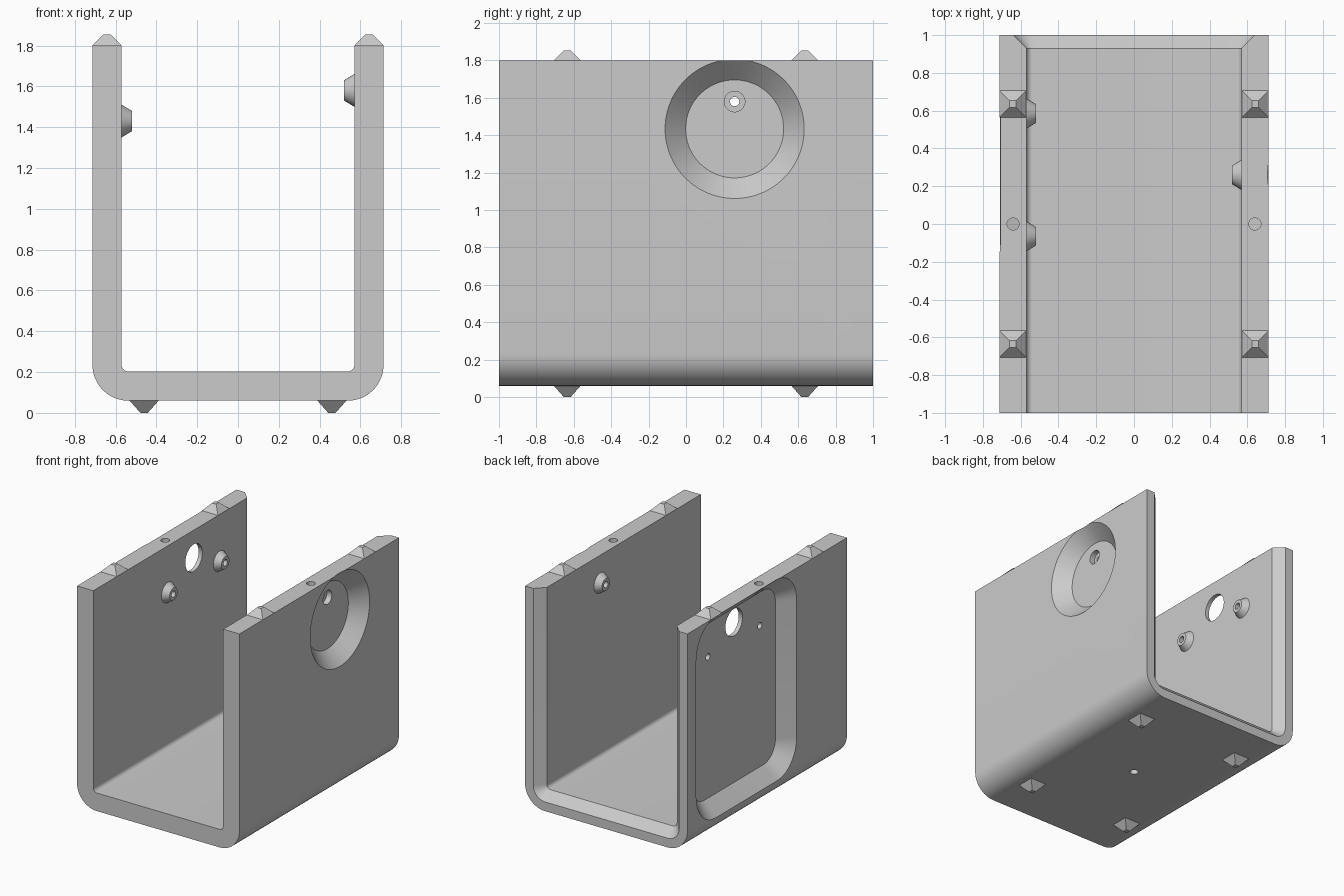
import bpy, bmesh, math
from mathutils import Vector, Matrix

cube = bpy.data.objects.get("Cube")
if cube:
    bpy.data.objects.remove(cube)

grey = bpy.data.materials.new("light_grey")
grey.use_nodes = True
grey.diffuse_color = (0.6, 0.6, 0.6, 1)
grey.node_tree.nodes["Principled BSDF"].inputs["Base Color"].default_value = (0.6, 0.6, 0.6, 1)

HALF_W, WALL, BASE, TOP = 0.713, 0.143, 0.06, 1.80
INNER = HALF_W - WALL
POCKET_Y, POCKET_Z, DEPTH = 0.26, 1.434, 0.11


def finish(name, bm):
    bmesh.ops.recalc_face_normals(bm, faces=bm.faces)
    mesh = bpy.data.meshes.new(name)
    bm.to_mesh(mesh)
    bm.free()
    mesh.materials.append(grey)
    obj = bpy.data.objects.new(name, mesh)
    bpy.context.collection.objects.link(obj)
    return obj


def loft(name, loops):
    """Closed solid through matching loops of points."""
    bm = bmesh.new()
    rings = [[bm.verts.new(p) for p in loop] for loop in loops]
    n = len(rings[0])
    for a, b in zip(rings, rings[1:]):
        for i in range(n):
            j = (i + 1) % n
            bm.faces.new((a[i], a[j], b[j], b[i]))
    bm.faces.new(rings[0])
    bm.faces.new(rings[-1])
    return finish(name, bm)


def cone(name, start, axis, r1, r2, depth, sides=48):
    """Cone or cylinder growing from start along axis."""
    bm = bmesh.new()
    turn = Matrix.Rotation(math.pi / 4, 4, 'Z') if sides == 4 else Matrix()
    spin = Vector(axis).to_track_quat('Z', 'Y').to_matrix().to_4x4()
    place = Matrix.Translation(start) @ spin @ turn @ Matrix.Translation((0, 0, depth / 2))
    bmesh.ops.create_cone(bm, cap_ends=True, segments=sides, radius1=r1,
                          radius2=r2, depth=depth, matrix=place)
    return finish(name, bm)


def combine(target, tool, operation):
    mod = target.modifiers.new("cut", 'BOOLEAN')
    mod.operation, mod.solver, mod.object = operation, 'EXACT', tool
    bpy.context.view_layer.objects.active = target
    bpy.ops.object.modifier_apply(modifier=mod.name)
    bpy.data.objects.remove(tool)


def arc(cx, cz, r, a0, a1, steps=12):
    return [(cx + r * math.cos(math.radians(a0 + (a1 - a0) * i / steps)),
             cz + r * math.sin(math.radians(a0 + (a1 - a0) * i / steps)))
            for i in range(steps + 1)]


def u_half(w, floor, r):
    """U outline from the top left round to the top right."""
    return ([(-w, TOP)] + arc(-w + r, floor + r, r, 180, 270)
            + arc(w - r, floor + r, r, 270, 360) + [(w, TOP)])


def u_section(y, flare):
    outer = u_half(HALF_W, BASE, 0.175)
    inner = u_half(INNER + flare, BASE + WALL - flare, 0.032 + flare)
    return [(x, y, z) for x, z in outer + inner[::-1]]


def rounded_rect(x, grow):
    """Rounded outline of the rear-side pocket at depth x."""
    y0, y1 = POCKET_Y - 0.52 - grow, POCKET_Y + 0.52 + grow
    z0, z1, r = 0.31 - grow, 1.695 + grow, 0.15 + grow
    pts = (arc(y1 - r, z1 - r, r, 0, 90) + arc(y0 + r, z1 - r, r, 90, 180)
           + arc(y0 + r, z0 + r, r, 180, 270) + arc(y1 - r, z0 + r, r, 270, 360))
    return [(x, y, z) for y, z in pts]


# U-shaped channel with a flared rim at the back end
body = loft("channel_body", [u_section(-1, 0), u_section(0.93, 0), u_section(1, 0.07)])

# Sloped pockets: rectangular on the right wall, round on the left wall
out = 0.04
combine(body, loft("pocket_cut", [rounded_rect(-HALF_W + DEPTH, 0),
                                  rounded_rect(-HALF_W - out, DEPTH + out)]), 'DIFFERENCE')
combine(body, cone("dish_cut", (HALF_W - DEPTH, POCKET_Y, POCKET_Z), (1, 0, 0),
                   0.262, 0.262 + DEPTH + out, DEPTH + out, 96), 'DIFFERENCE')

# Tapered pegs on the inner walls, each with a bore
pegs = [(-1, 0.585, 1.43), (-1, -0.065, 1.43), (1, 0.26, 1.58)]
for side, y, z in pegs:
    combine(body, cone("peg", (side * (INNER + 0.01), y, z), (-side, 0, 0),
                       0.086, 0.05, 0.06), 'UNION')
for side, y, z in pegs:
    combine(body, cone("bore", (side * (INNER + 0.2), y, z), (-side, 0, 0),
                       0.025, 0.025, 0.35, 24), 'DIFFERENCE')

# Counterbore in the round pocket and large opening in the other wall
combine(body, cone("counterbore", (INNER + 0.06, 0.26, 1.58), (-1, 0, 0),
                   0.055, 0.055, 0.07, 32), 'DIFFERENCE')
combine(body, cone("opening", (-INNER - 0.1, 0.26, 1.58), (1, 0, 0),
                   0.107, 0.107, 0.2), 'DIFFERENCE')

# Blind pin holes in the wall tops and underside
for x in (-0.64, 0.64):
    combine(body, cone("pin_hole", (x, 0, TOP + 0.05), (0, 0, -1),
                       0.032, 0.032, 0.15, 24), 'DIFFERENCE')
combine(body, cone("pin_hole", (0, 0, BASE - 0.05), (0, 0, 1),
                   0.032, 0.032, 0.15, 24), 'DIFFERENCE')

# Truncated pyramid studs on the wall tops and underside
root = math.sqrt(2)
for x in (-1, 1):
    for y in (-0.635, 0.635):
        cone("top_stud", (x * 0.642, y, TOP), (0, 0, 1), 0.0712 * root, 0.018 * root, 0.054, 4)
        cone("bottom_stud", (x * 0.46, y, BASE), (0, 0, -1), 0.0712 * root, 0.018 * root, 0.06, 4)

# Smooth the round surfaces and keep the edges sharp
bpy.ops.object.select_all(action='DESELECT')
body.select_set(True)
bpy.context.view_layer.objects.active = body
bpy.ops.object.shade_smooth_by_angle(angle=math.radians(25))
